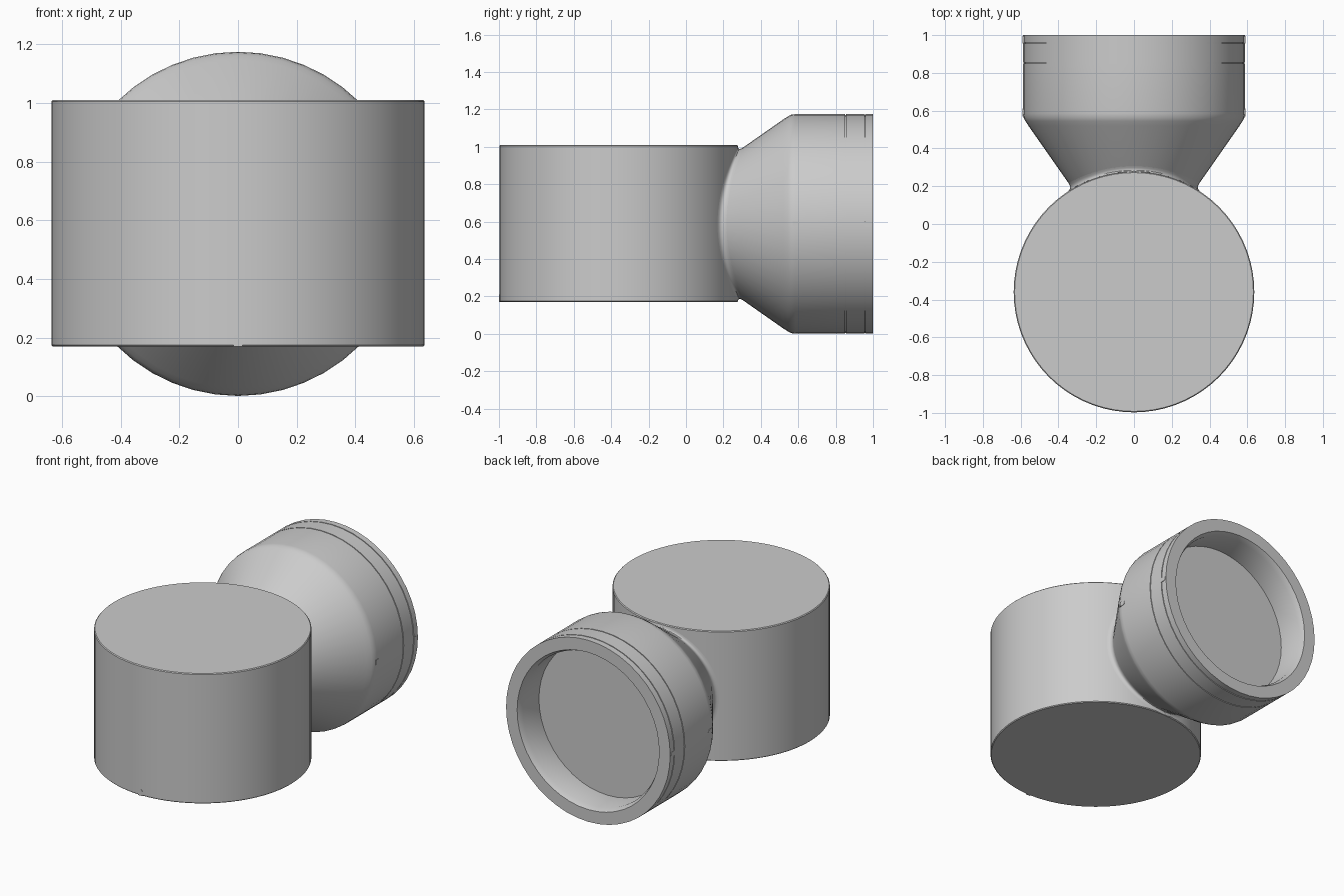
import bpy, bmesh, math
from mathutils import Vector, Matrix

cube = bpy.data.objects.get("Cube")
if cube:
    bpy.data.objects.remove(cube, do_unlink=True)

grey = bpy.data.materials.new("light_grey")
grey.use_nodes = True
colour = (0.6, 0.6, 0.6, 1)
grey.diffuse_color = colour
grey.node_tree.nodes["Principled BSDF"].inputs["Base Color"].default_value = colour

DRUM_R, DRUM_Y, DRUM_BASE, DRUM_TOP = 0.637, -0.36, 0.17, 1.01
HORN_R, HORN_Z, SLOPE, SHOULDER = 0.587, 0.588, 0.70, 0.56


def finish(name, bm):
    bmesh.ops.recalc_face_normals(bm, faces=bm.faces)
    mesh = bpy.data.meshes.new(name)
    bm.to_mesh(mesh)
    bm.free()
    mesh.materials.append(grey)
    mesh.shade_smooth()
    mesh.set_sharp_from_angle(angle=math.radians(30))
    obj = bpy.data.objects.new(name, mesh)
    bpy.context.collection.objects.link(obj)
    return obj


def loft(name, rings, capped):
    """Skin a list of equal-sized closed rings of points."""
    bm = bmesh.new()
    loops = [[bm.verts.new(p) for p in ring] for ring in rings]
    for a, b in zip(loops, loops[1:]):
        for i in range(len(a)):
            j = (i + 1) % len(a)
            bm.faces.new((a[i], a[j], b[j], b[i]))
    if capped:
        bm.faces.new(loops[0])
        bm.faces.new(loops[-1])
    return finish(name, bm)


def lathe(name, profile, sides, matrix):
    """Turn (radius, height) pairs around the local z axis."""
    angles = [math.tau * i / sides for i in range(sides)]
    rings = [[matrix @ Vector((r * math.cos(a), r * math.sin(a), h)) for a in angles]
             for r, h in profile]
    return loft(name, rings, True)


# Upright drum with a fine edge break
edge = 0.005
lathe("drum", [(DRUM_R - edge, DRUM_BASE), (DRUM_R, DRUM_BASE + edge),
               (DRUM_R, DRUM_TOP - edge), (DRUM_R - edge, DRUM_TOP)],
      72, Matrix.Translation((0, DRUM_Y, 0)))


# Horizontal socket: cone, rounded shoulder, two fine grooves, hollow mouth
def cone_radius(y):
    return HORN_R - SLOPE * (SHOULDER - y)


profile = [(cone_radius(y), y) for y in (0.1, 0.3, 0.52)]
profile += [(HORN_R - 0.012, 0.545), (HORN_R - 0.003, 0.562), (HORN_R, 0.585)]
for y in (0.85, 0.955):
    profile += [(HORN_R, y), (HORN_R - 0.005, y), (HORN_R - 0.005, y + 0.006), (HORN_R, y + 0.006)]
profile += [(HORN_R, 1.0), (0.508, 1.0), (0.492, 0.965), (0.492, 0.80)]
horn_matrix = Matrix.Translation((0, 0, HORN_Z)) @ Matrix.Rotation(-math.pi / 2, 4, "X")
lathe("socket", profile, 48, horn_matrix)


# Blend between cone and drum wall
def drum_wall(x):
    return DRUM_Y + math.sqrt(DRUM_R ** 2 - x * x)


SIDES, STEPS, REACH = 64, 6, 0.03
rings = [[] for _ in range(STEPS + 1)]
for i in range(SIDES):
    a = math.tau * i / SIDES
    c, s = math.cos(a), math.sin(a)
    r = 0.36
    for _ in range(30):
        r = cone_radius(drum_wall(r * c))

    def point(radius, y):
        return Vector((radius * c, y, HORN_Z + radius * s))

    y = drum_wall(r * c)
    corner = point(r, y)
    on_cone = point(cone_radius(y + REACH), y + REACH)
    on_drum = point(r + REACH, drum_wall((r + REACH) * c))
    for k, ring in enumerate(rings):
        t = k / STEPS
        ring.append(on_cone * (1 - t) ** 2 + corner * 2 * t * (1 - t) + on_drum * t * t)
loft("neck_blend", rings, False)


# Small arched marks on the walls
def arch_mark(name, origin, along, outward):
    along, outward = Vector(along), Vector(outward)
    across = along.cross(outward)
    half, straight = 0.015, 0.026
    outline = [(-half, 0), (half, 0)]
    outline += [(half * math.cos(math.pi * i / 8), straight + half * math.sin(math.pi * i / 8))
                for i in range(9)]
    rings = [[Vector(origin) + across * u + along * v + outward * d for u, v in outline]
             for d in (-0.005, 0.002)]
    loft(name, rings, True)


arch_mark("drum_mark", (0, DRUM_Y - DRUM_R, DRUM_BASE), (0, 0, 1), (0, -1, 0))
for side, label in ((1, "left"), (-1, "right")):
    arch_mark("shoulder_mark_" + label, (side * HORN_R, 0.57, HORN_Z), (0, 1, 0), (side, 0, 0))
    arch_mark("rim_mark_" + label, (side * HORN_R, 0.955, HORN_Z), (0, 1, 0), (side, 0, 0))
